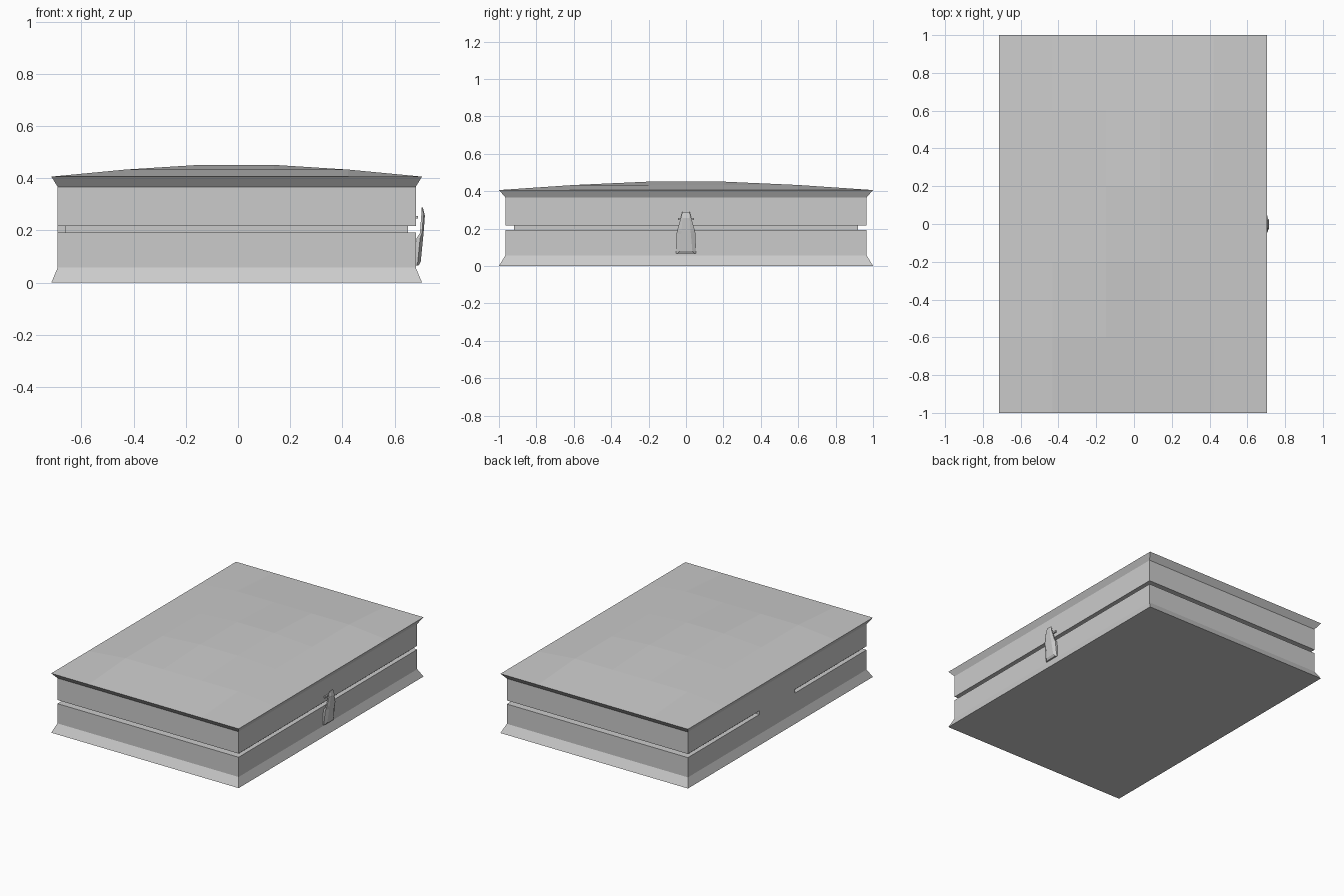
import bpy, bmesh

if "Cube" in bpy.data.objects:
    bpy.data.objects.remove(bpy.data.objects["Cube"])

CX = -0.005  # box centre; the latch sticks out on +x


def finish(name, bm):
    bmesh.ops.remove_doubles(bm, verts=bm.verts, dist=1e-5)
    bmesh.ops.recalc_face_normals(bm, faces=bm.faces)
    me = bpy.data.meshes.new(name)
    bm.to_mesh(me)
    bm.free()
    ob = bpy.data.objects.new(name, me)
    bpy.context.collection.objects.link(ob)
    return ob


def loft(bm, rings, cap_start=True, cap_end=True):
    rows = [[bm.verts.new(p) for p in r] for r in rings]
    n = len(rows[0])
    for a, b in zip(rows, rows[1:]):
        for i in range(n):
            j = (i + 1) % n
            bm.faces.new((a[i], a[j], b[j], b[i]))
    if cap_start:
        bm.faces.new(rows[0][::-1])
    if cap_end:
        bm.faces.new(rows[-1])


def rect(hx, hy, z, cx=CX):
    return [(cx - hx, -hy, z), (cx + hx, -hy, z), (cx + hx, hy, z), (cx - hx, hy, z)]


def block(name, x0, x1, hy, z0, z1):
    bm = bmesh.new()
    cx, hx = (x0 + x1) / 2, (x1 - x0) / 2
    loft(bm, [rect(hx, hy, z0, cx), rect(hx, hy, z1, cx)])
    return finish(name, bm)


# Base with flared foot
bm = bmesh.new()
loft(bm, [rect(0.71, 1.0, 0), rect(0.686, 0.966, 0.057), rect(0.686, 0.966, 0.192)])
finish("base", bm)

# Recessed lining seen in the gap, and flush hinge at the back
block("inner_lining", CX - 0.656, CX + 0.656, 0.92, 0.15, 0.26)
block("hinge", CX - 0.686, CX - 0.64, 0.193, 0.192, 0.217)

# Lid: walls, flared rim, and shallow faceted dome
bm = bmesh.new()
hx = 0.71
steps = [-1, -0.6, -0.2, 0.2, 0.6, 1]
rise = [0, 0.6, 1, 1, 0.6, 0]
last = len(steps) - 1
perim = ([(i, 0) for i in range(last)] + [(last, j) for j in range(last)]
         + [(i, last) for i in range(last, 0, -1)] + [(0, j) for j in range(last, 0, -1)])


def lid_ring(sx, sy, z):
    return [(CX + sx * steps[i], sy * steps[j], z) for i, j in perim]


loft(bm, [lid_ring(0.686, 0.966, 0.217), lid_ring(0.686, 0.966, 0.367),
          lid_ring(hx, 1.0, 0.406)], cap_end=False)
grid = [[bm.verts.new((CX + hx * steps[i], steps[j], 0.406 + 0.045 * min(rise[i], rise[j])))
         for j in range(last + 1)] for i in range(last + 1)]
for i in range(last):
    for j in range(last):
        bm.faces.new((grid[i][j], grid[i + 1][j], grid[i + 1][j + 1], grid[i][j + 1]))
finish("lid", bm)

# Latch: tapered lever with a raised central facet
# (z, back x, front x, outer half width, facet half width)
sections = [(0.066, 0.675, 0.692, 0.053, 0.045),
            (0.080, 0.675, 0.700, 0.053, 0.034),
            (0.170, 0.684, 0.709, 0.051, 0.026),
            (0.190, 0.697, 0.711, 0.047, 0.024),
            (0.257, 0.702, 0.716, 0.028, 0.019),
            (0.288, 0.703, 0.708, 0.020, 0.016)]
bm = bmesh.new()
rings = []
for z, xb, xf, w, c in sections:
    xs = xb + (xf - xb) * 0.55
    rings.append([(xb, -w, z), (xs, -w, z), (xf, -c, z), (xf, c, z), (xs, w, z), (xb, w, z)])
loft(bm, rings)
finish("latch", bm)

# Catch pin on the lid behind the latch
block("latch_catch", 0.675, 0.69, 0.043, 0.245, 0.256)
